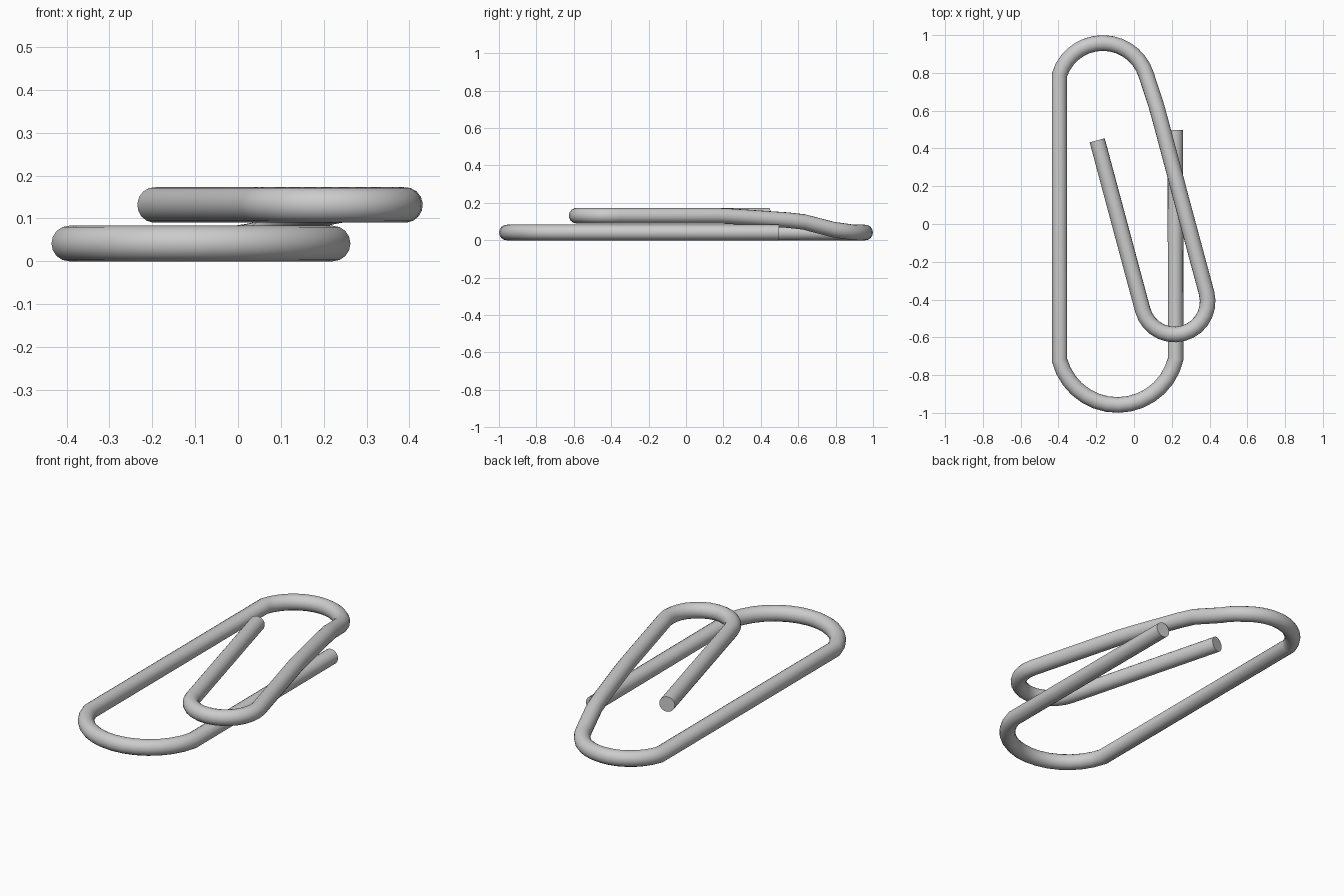
import bpy
from math import sin, cos, radians

if "Cube" in bpy.data.objects:
    bpy.data.objects.remove(bpy.data.objects["Cube"])

R = 0.0415          # wire radius
LOW, HIGH = R, 0.1315


def arc(cx, cy, r, a0, a1, n=14):
    """Points along a circular bend, angles in degrees."""
    out = []
    for i in range(n + 1):
        a = radians(a0 + (a1 - a0) * i / n)
        out.append((cx + r * cos(a), cy + r * sin(a)))
    return out


def flat(points, z):
    return [(x, y, z) for x, y in points]


# Outer leg and large bottom bend
path = [(0.2185, 0.497, LOW)]
path += flat(arc(-0.0875, -0.641, 0.317, -13, -165.5), LOW)

# Left leg and top bend, starting to rise on its right side
for i, (x, y) in enumerate(arc(-0.165, 0.717, 0.241, 162, 17)):
    rise = max(0.0, 0.9 - y) * 0.14 if x > -0.165 else 0.0
    path.append((x, y, LOW + rise))

# Diagonal leg climbing over the outer leg
path += [(0.117, 0.63, 0.098), (0.142, 0.54, 0.108),
         (0.222, 0.24, 0.128), (0.24, 0.17, HIGH)]

# Small inner bend and inner tip
path += flat(arc(0.215, -0.41, 0.175, 15, -165), HIGH)
path.append((-0.195, 0.443, HIGH))

# Round wire swept along the path
curve = bpy.data.curves.new("bent_wire", 'CURVE')
curve.dimensions = '3D'
curve.bevel_depth = R
curve.bevel_resolution = 6
curve.use_fill_caps = True
spline = curve.splines.new('POLY')
spline.points.add(len(path) - 1)
for p, co in zip(spline.points, path):
    p.co = (*co, 1)
wire = bpy.data.objects.new("bent_wire", curve)
bpy.context.collection.objects.link(wire)

# Turn into a mesh with smooth sides and crisp cut ends
bpy.context.view_layer.objects.active = wire
wire.select_set(True)
bpy.ops.object.convert(target='MESH')
bpy.ops.object.shade_smooth_by_angle(angle=radians(40))
